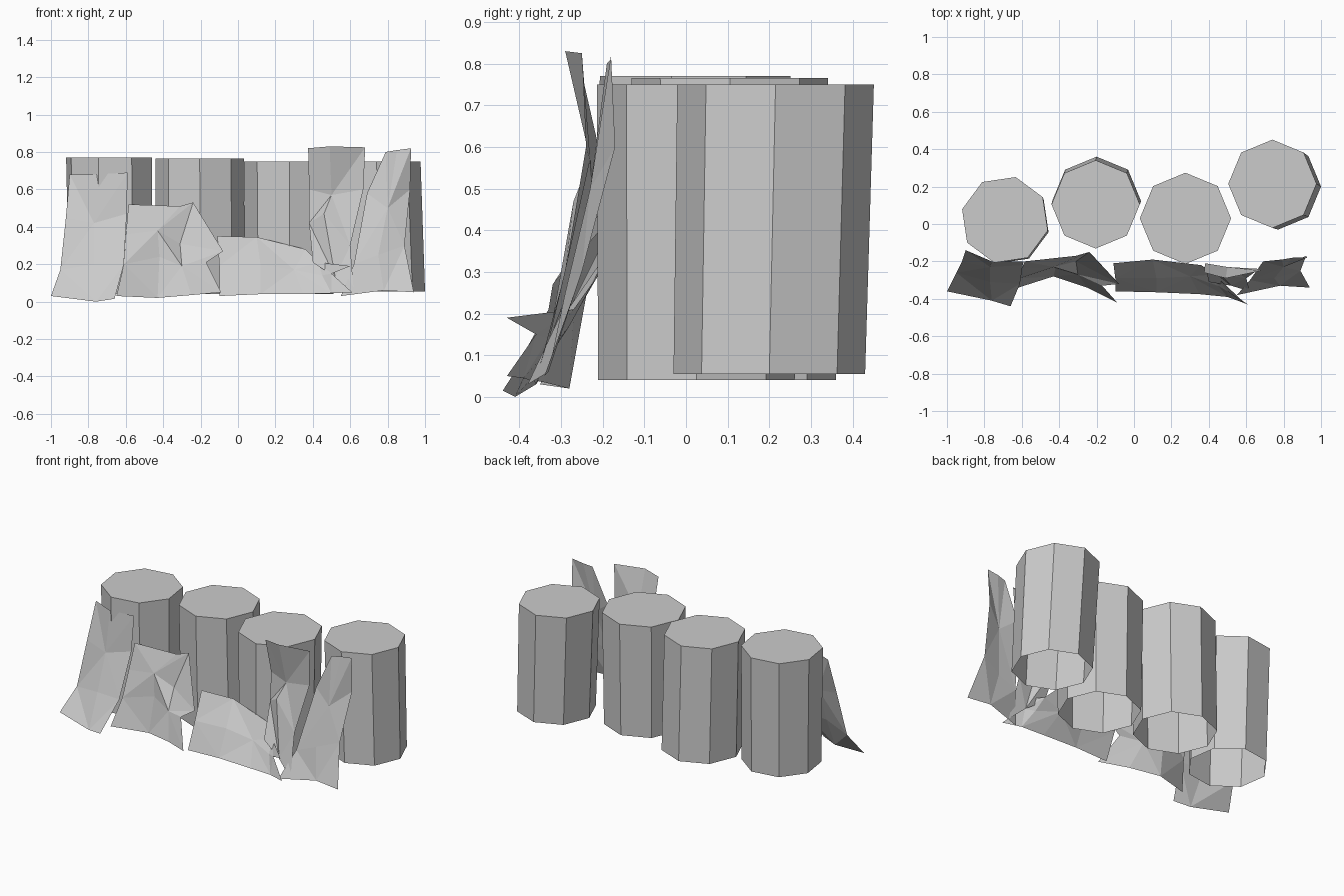
import bpy, bmesh
from math import cos, sin, radians


def make_object(name, bm):
    mesh = bpy.data.meshes.new(name)
    bm.to_mesh(mesh)
    bm.free()
    obj = bpy.data.objects.new(name, mesh)
    bpy.context.collection.objects.link(obj)
    return obj


def ring(bm, x, y, z, r, start):
    return [bm.verts.new((x + r * cos(radians(start + 45 * i)),
                          y + r * sin(radians(start + 45 * i)), z)) for i in range(8)]


# Eight-sided drum, closed on top and open underneath
def drum(name, top, bottom, start):
    bm = bmesh.new()
    xt, yt, zt, rt = top
    xb, yb, zb, rb = bottom
    levels = [ring(bm, xb, yb, zb, rb, start),
              ring(bm, xt, yt, zt, rt, start)]
    low, high = levels
    for i in range(8):
        j = (i + 1) % 8
        bm.faces.new((low[i], low[j], high[j], high[i]))
    bm.faces.new(high)
    make_object(name, bm)


# Crumpled sheet: rows of points from the bottom hem to the top edge
def sheet(name, rows):
    bm = bmesh.new()
    grid = [[bm.verts.new(p) for p in row] for row in rows]
    for k in range(len(grid) - 1):
        a, b = grid[k], grid[k + 1]
        for i in range(len(a) - 1):
            if (i + k) % 2:
                bm.faces.new((a[i], a[i + 1], b[i + 1]))
                bm.faces.new((a[i], b[i + 1], b[i]))
            else:
                bm.faces.new((a[i], a[i + 1], b[i]))
                bm.faces.new((a[i + 1], b[i + 1], b[i]))
    make_object(name, bm)


# Row of four slightly leaning drums
drum("drum_left", (-0.69, 0.022, 0.77, 0.236), (-0.68, 0.012, 0.04, 0.23), 31)
drum("drum_mid_left", (-0.205, 0.105, 0.765, 0.236), (-0.2, 0.122, 0.04, 0.238), 0)
drum("drum_mid_right", (0.275, 0.03, 0.75, 0.244), (0.275, 0.025, 0.04, 0.236), 0)
drum("drum_right", (0.74, 0.215, 0.75, 0.236), (0.77, 0.2, 0.055, 0.23), 0)

# Tall sheet on the left
sheet("sheet_left", [
    [(-1.0, -0.36, 0.03), (-0.76, -0.41, 0.0), (-0.66, -0.44, 0.015)],
    [(-0.95, -0.26, 0.17), (-0.77, -0.31, 0.2), (-0.61, -0.32, 0.2)],
    [(-0.92, -0.20, 0.45), (-0.77, -0.23, 0.42), (-0.595, -0.22, 0.47)],
    [(-0.90, -0.14, 0.68), (-0.76, -0.20, 0.68), (-0.59, -0.20, 0.69)]])

# Low torn sheet beside it
sheet("sheet_mid_left", [
    [(-0.65, -0.35, 0.03), (-0.43, -0.28, 0.02), (-0.25, -0.34, 0.035), (-0.09, -0.42, 0.05)],
    [(-0.61, -0.29, 0.2), (-0.42, -0.24, 0.24), (-0.30, -0.27, 0.19), (-0.17, -0.33, 0.21)],
    [(-0.60, -0.24, 0.36), (-0.43, -0.23, 0.38), (-0.31, -0.20, 0.31), (-0.08, -0.32, 0.27)],
    [(-0.585, -0.20, 0.52), (-0.31, -0.17, 0.51), (-0.24, -0.15, 0.53), (-0.21, -0.18, 0.43)]])

# Low sheet right of the middle, curling out at its end
sheet("sheet_mid_right", [
    [(-0.10, -0.36, 0.03), (0.12, -0.365, 0.04), (0.35, -0.375, 0.04),
     (0.50, -0.39, 0.045), (0.61, -0.43, 0.05)],
    [(-0.10, -0.29, 0.19), (0.12, -0.29, 0.2), (0.30, -0.28, 0.17),
     (0.45, -0.33, 0.14), (0.50, -0.36, 0.15)],
    [(-0.11, -0.21, 0.35), (0.10, -0.19, 0.345), (0.36, -0.22, 0.28),
     (0.43, -0.27, 0.21), (0.60, -0.43, 0.19)]])

# Tall sheet leaning forward at its top
sheet("sheet_tall", [
    [(0.40, -0.31, 0.21), (0.52, -0.33, 0.13), (0.62, -0.36, 0.04)],
    [(0.38, -0.22, 0.42), (0.46, -0.27, 0.47), (0.60, -0.29, 0.3)],
    [(0.38, -0.21, 0.6), (0.50, -0.23, 0.57), (0.67, -0.24, 0.6)],
    [(0.375, -0.26, 0.82), (0.49, -0.29, 0.83), (0.68, -0.25, 0.825)]])

# Tall sheet on the right
sheet("sheet_right", [
    [(0.55, -0.38, 0.03), (0.78, -0.33, 0.06), (0.94, -0.34, 0.05)],
    [(0.62, -0.30, 0.2), (0.75, -0.29, 0.25), (0.89, -0.25, 0.3)],
    [(0.69, -0.20, 0.58), (0.80, -0.23, 0.5), (0.92, -0.17, 0.6)],
    [(0.79, -0.19, 0.80), (0.85, -0.18, 0.81), (0.925, -0.18, 0.82)]])
